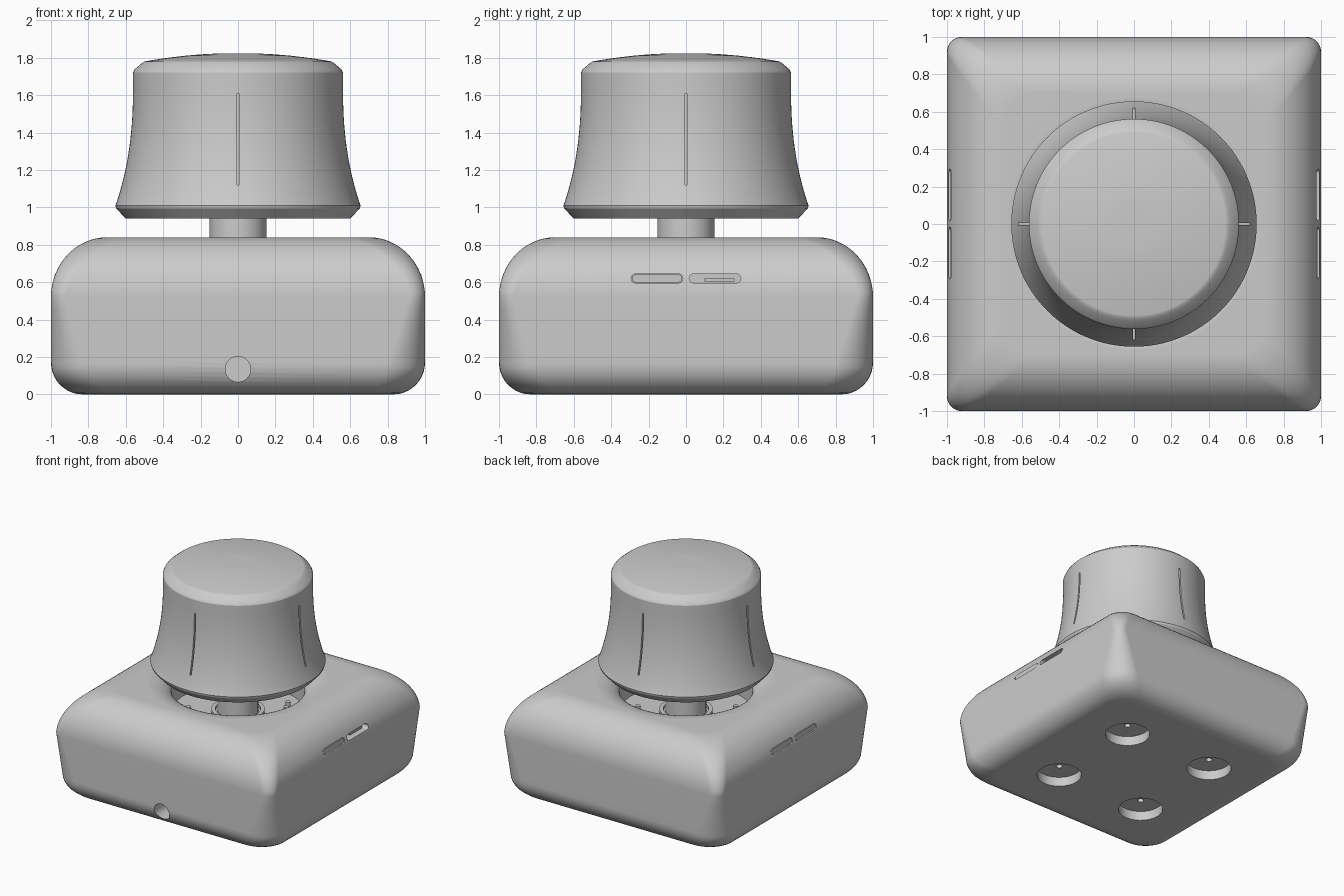
import bpy, bmesh, math
from mathutils import Vector, Matrix

if "Cube" in bpy.data.objects:
    bpy.data.objects.remove(bpy.data.objects["Cube"])

GREY = (0.6, 0.6, 0.6, 1)
mat = bpy.data.materials.new("light grey plastic")
mat.use_nodes = True
mat.diffuse_color = GREY
mat.node_tree.nodes["Principled BSDF"].inputs["Base Color"].default_value = GREY


def finish(name, bm):
    bmesh.ops.recalc_face_normals(bm, faces=bm.faces)
    mesh = bpy.data.meshes.new(name)
    bm.to_mesh(mesh)
    bm.free()
    mesh.materials.append(mat)
    ob = bpy.data.objects.new(name, mesh)
    bpy.context.collection.objects.link(ob)
    return ob


def loft(name, rings):
    """Skin closed rings of equal length and cap both ends."""
    bm = bmesh.new()
    rows = [[bm.verts.new(p) for p in ring] for ring in rings]
    n = len(rows[0])
    for a, b in zip(rows, rows[1:]):
        for i in range(n):
            j = (i + 1) % n
            bm.faces.new((a[i], a[j], b[j], b[i]))
    bm.faces.new(rows[0])
    bm.faces.new(rows[-1])
    return finish(name, bm)


def lathe(name, profile, at=(0, 0), n=96):
    def ring(r, z):
        return [(at[0] + r * math.cos(math.tau * i / n),
                 at[1] + r * math.sin(math.tau * i / n), z) for i in range(n)]
    return loft(name, [ring(r, z) for r, z in profile])


def rounded_square(h, r, z, n=10):
    pts = []
    for q in range(4):
        for i in range(n + 1):
            a = math.pi / 2 * (q + i / n)
            cx = (h - r) * (1 if q in (0, 3) else -1)
            cy = (h - r) * (1 if q < 2 else -1)
            pts.append((cx + r * math.cos(a), cy + r * math.sin(a), z))
    return pts


def pill(name, x0, x1, y, z, half, r, n=10):
    """Stadium outline in the YZ plane, extruded along X."""
    out = []
    for side in (1, -1):
        for i in range(n + 1):
            a = math.pi * i / n - math.pi / 2
            out.append((y + side * (half - r + r * math.cos(a)), z + side * r * math.sin(a)))
    return loft(name, [[(x, p, q) for p, q in out] for x in (x0, x1)])


def box(name, centre, size, angle=0):
    bm = bmesh.new()
    m = (Matrix.Rotation(angle, 4, 'Z') @ Matrix.Translation(centre)
         @ Matrix.Diagonal((*size, 1)))
    bmesh.ops.create_cube(bm, size=1, matrix=m)
    return finish(name, bm)


def cut(ob, cutter):
    mod = ob.modifiers.new("cut", 'BOOLEAN')
    mod.operation, mod.solver, mod.object = 'DIFFERENCE', 'EXACT', cutter
    bpy.context.view_layer.objects.active = ob
    bpy.ops.object.modifier_apply(modifier=mod.name)
    bpy.data.objects.remove(cutter)


def smooth(ob, degrees=30):
    bpy.ops.object.select_all(action='DESELECT')
    ob.select_set(True)
    bpy.context.view_layer.objects.active = ob
    bpy.ops.object.shade_smooth_by_angle(angle=math.radians(degrees))
    mod = ob.modifiers.new("even shading", 'WEIGHTED_NORMAL')
    mod.keep_sharp = True


# Base body: rounded foot, straight sides, curved shoulders with mitred corners
rings = []
for i in range(11):
    a = math.pi / 2 * i / 10
    rings.append(rounded_square(0.83 + 0.17 * math.sin(a), 0.2, 0.17 - 0.17 * math.cos(a)))
for i in range(1, 6):
    t = i / 5
    rings.append(rounded_square(1, 0.2 - 0.12 * t, 0.17 + 0.35 * t))
for i in range(1, 17):
    a = math.pi / 2 * i / 16
    rings.append(rounded_square(0.7 + 0.3 * math.cos(a), 0.08 + 0.1 * i / 16,
                                0.52 + 0.32 * math.sin(a)))
base = loft("base_body", rings)

# Dished opening under the knob
dish = [(0.5, 0.58), (0.5, 0.76)]
for i in range(1, 9):
    t = i / 8
    dish.append((0.5 + 0.2 * t ** 1.5, 0.76 + 0.081 * math.sin(math.pi / 2 * t)))
cut(base, lathe("dish_cutter", dish + [(0.7, 0.9)]))

# Foot recesses with screw holes
for sx in (-1, 1):
    for sy in (-1, 1):
        at = (0.42 * sx, 0.42 * sy)
        cut(base, lathe("foot_cutter", [(0.175, -0.1), (0.175, 0.08)], at, 48))
        cut(base, lathe("screw_cutter", [(0.025, 0.05), (0.025, 0.3)], at, 20))

# Round socket in the front
socket = lathe("socket_cutter", [(0.068, 0.8), (0.068, 1.1)], n=40)
socket.data.transform(Matrix.Translation((0, 0, 0.135)) @ Matrix.Rotation(math.pi / 2, 4, 'X'))
cut(base, socket)

# Side slots, three filled with buttons and one left open
for sx in (-1, 1):
    for sy in (-1, 1):
        cut(base, pill("slot_cutter", 0.86 * sx, 1.1 * sx, 0.155 * sy, 0.62, 0.138, 0.024))
        if (sx, sy) != (1, 1):
            smooth(pill("side_button", 0.84 * sx, 0.982 * sx, 0.155 * sy, 0.62, 0.135, 0.021))
smooth(base)
box("port_tongue", (0.9, 0.18, 0.612), (0.1, 0.16, 0.016))

# Shaft and its collar
smooth(lathe("shaft", [(0.152, 0.57), (0.152, 0.96)], n=64))
smooth(lathe("shaft_collar", [(0.2, 0.57), (0.2, 0.61), (0.17, 0.61), (0.17, 0.585)], n=64))

# Small parts on the inner plate
for i, (x, y) in enumerate([(0.26, 0.28), (0.3, 0.2), (-0.3, -0.22), (0.12, -0.36), (-0.12, 0.36)]):
    smooth(lathe("inner_pin_%d" % (i + 1), [(0.02, 0.57), (0.02, 0.63)], (x, y), 16))

# Flared knob
side = []
for i in range(17):
    t = i / 16
    side.append((0.648 - 0.09 * (1 - (1 - t) ** 2.4) + 0.004 * t * t, 1.03 + 0.66 * t))
dome = [(0.5 * math.cos(math.pi / 2 * i / 8), 1.78 + 0.045 * math.sin(math.pi / 2 * i / 8) ** 2)
        for i in range(8)]
knob = lathe("knob", [(0.6, 0.94), (0.652, 0.995), (0.656, 1.01)] + side
             + [(0.562, 1.72), (0.553, 1.738), (0.515, 1.77)] + dome, n=128)

# Four grip grooves round the knob
for k in range(4):
    cut(knob, box("groove_cutter", (0.62, 0, 1.365), (0.16, 0.012, 0.49), math.pi / 2 * k))
smooth(knob, 25)
